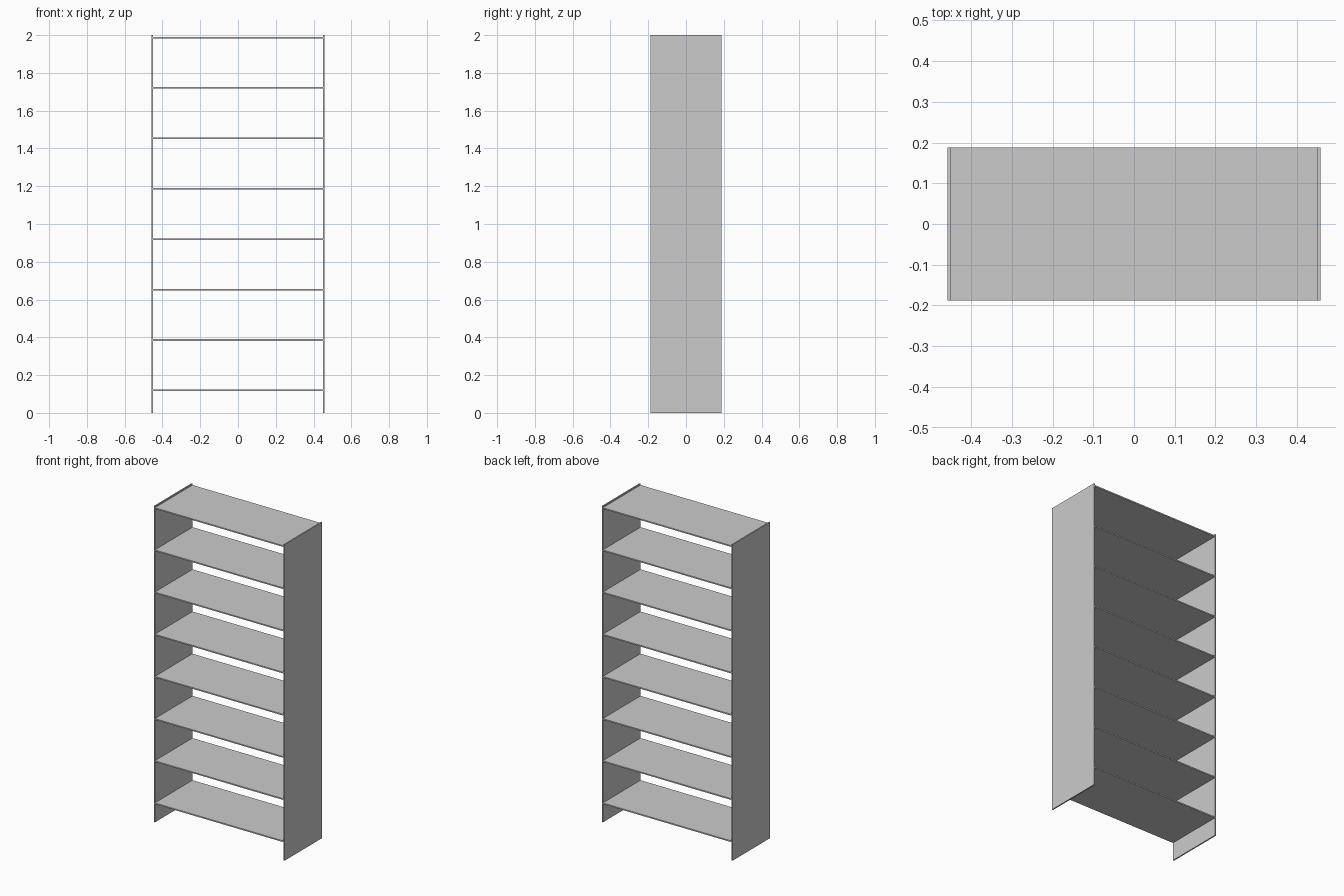
import bpy

if "Cube" in bpy.data.objects:
    bpy.data.objects.remove(bpy.data.objects["Cube"])

HALF_W, DEPTH, HEIGHT, THICK = 0.458, 0.376, 2.0, 0.008


def box(name, size, location):
    bpy.ops.mesh.primitive_cube_add(size=1, location=location)
    obj = bpy.context.object
    obj.name = name
    obj.scale = size
    bpy.ops.object.transform_apply(location=False, rotation=False, scale=True)
    return obj


# Upright side panels
for side, sign in (("left", -1), ("right", 1)):
    box(f"{side}_side_panel", (THICK, DEPTH, HEIGHT),
        (sign * (HALF_W - THICK / 2), 0, HEIGHT / 2))

# Eight evenly spaced shelves between the panels
COUNT, FIRST, LAST = 8, 0.119, 1.987
for i in range(COUNT):
    z = FIRST + (LAST - FIRST) * i / (COUNT - 1)
    box(f"shelf_{i + 1}", (2 * (HALF_W - THICK), DEPTH, THICK), (0, 0, z))
